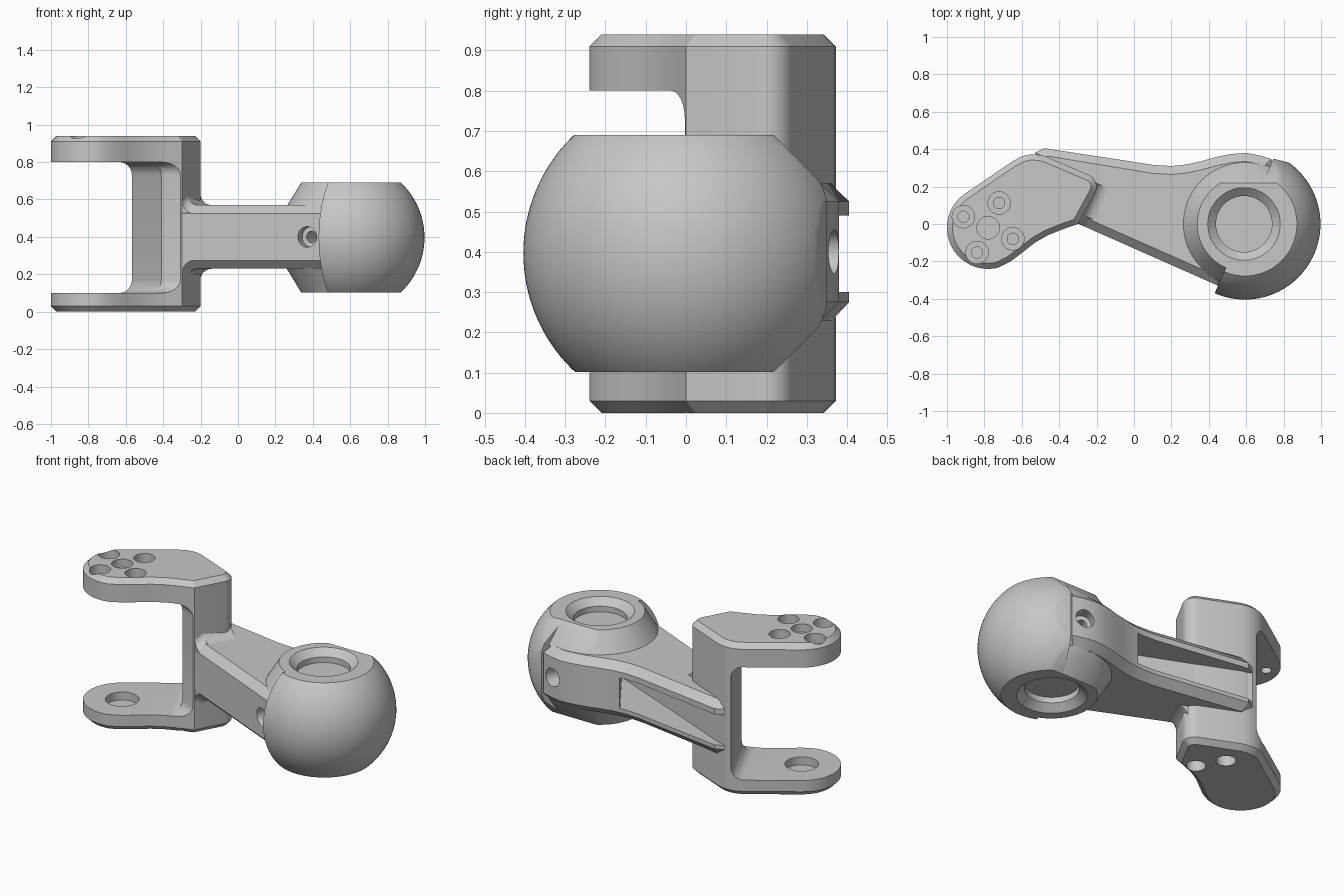
import bpy, bmesh
from math import cos, sin, radians
from mathutils import Vector, Matrix

cube = bpy.data.objects.get("Cube")
if cube:
    bpy.data.objects.remove(cube)

grey = bpy.data.materials.new("satin grey")
grey.use_nodes = True
grey.diffuse_color = (0.57, 0.57, 0.57, 1)
grey.node_tree.nodes["Principled BSDF"].inputs["Base Color"].default_value = (0.57, 0.57, 0.57, 1)


def finish(bm, name):
    bmesh.ops.recalc_face_normals(bm, faces=bm.faces)
    mesh = bpy.data.meshes.new(name)
    bm.to_mesh(mesh)
    bm.free()
    mesh.materials.append(grey)
    obj = bpy.data.objects.new(name, mesh)
    bpy.context.collection.objects.link(obj)
    return obj


def prism(name, outline, z0, z1, bevel=0, segments=1):
    """Upright prism with optionally bevelled top and bottom rims."""
    bm = bmesh.new()
    base = bm.faces.new([bm.verts.new((x, y, z0)) for x, y in outline])
    top = bmesh.ops.extrude_face_region(bm, geom=[base])["geom"]
    bmesh.ops.translate(bm, vec=(0, 0, z1 - z0),
                        verts=[g for g in top if isinstance(g, bmesh.types.BMVert)])
    if bevel:
        rims = [e for e in bm.edges if abs(e.verts[0].co.z - e.verts[1].co.z) < 1e-5]
        bmesh.ops.bevel(bm, geom=rims, offset=bevel, segments=segments,
                        profile=0.5, affect='EDGES')
    return finish(bm, name)


def cone(r0, r1, start, end, sides=48, name="cutter", planes=()):
    """Cone or cylinder between two points, trimmed by planes."""
    a, b = Vector(start), Vector(end)
    bm = bmesh.new()
    turn = (b - a).to_track_quat('Z', 'Y').to_matrix().to_4x4()
    bmesh.ops.create_cone(bm, cap_ends=True, segments=sides, radius1=r0, radius2=r1,
                          depth=(b - a).length,
                          matrix=Matrix.Translation((a + b) / 2) @ turn)
    clip(bm, planes)
    return finish(bm, name)


def clip(bm, planes):
    """Trim a convex solid by planes and cap each cut."""
    for point, normal in planes:
        geom = bm.verts[:] + bm.edges[:] + bm.faces[:]
        loop = bmesh.ops.bisect_plane(bm, geom=geom, plane_co=point, plane_no=normal,
                                      clear_outer=True)["geom_cut"]
        bmesh.ops.contextual_create(
            bm, geom=[e for e in loop if isinstance(e, bmesh.types.BMEdge)])


def cut(target, cutter, keep=False):
    cutter.hide_render = True
    mod = target.modifiers.new("cut", 'BOOLEAN')
    mod.operation = 'DIFFERENCE'
    mod.solver = 'EXACT'
    mod.object = cutter
    bpy.context.view_layer.objects.active = target
    bpy.ops.object.modifier_apply(modifier=mod.name)
    if not keep:
        bpy.data.objects.remove(cutter)


def arc(cx, cy, r, a0, a1, n):
    steps = [radians(a0 + (a1 - a0) * i / n) for i in range(n + 1)]
    return [(cx + r * cos(a), cy + r * sin(a)) for a in steps]


# Fork: one chamfered block, hollowed by a gap with filleted rims
PX, PY = -0.78, -0.02
outline = arc(PX, PY, 0.22, 125, 285, 32) + [
    (-0.66, -0.2), (-0.6, -0.155), (-0.53, -0.1), (-0.46, -0.06), (-0.38, -0.028),
    (-0.3, 0)] + arc(-0.268, 0.2, 0.068, -24, 66, 8) + [
    (-0.47, 0.36), (-0.51, 0.37), (-0.555, 0.372), (-0.6, 0.362), (-0.65, 0.335)]
fork = prism("fork", outline, 0, 0.94, 0.03)
cut(fork, prism("gap", [(-0.71, 0.67), (-0.41, 0.04), (-0.1, -0.09), (-0.1, -0.7),
                        (-1.4, -0.7), (-1.4, 0.67)], 0.1, 0.8, 0.07, 6))

# Top plate: blind centre hole and four counterbored screw holes
cut(fork, cone(0.06, 0.06, (PX, PY, 0.89), (PX, PY, 1)))
for i in range(4):
    a = radians(66 + 90 * i)
    x, y = PX + 0.145 * cos(a), PY + 0.145 * sin(a)
    cut(fork, cone(0.06, 0.06, (x, y, 0.88), (x, y, 1), 32))
    cut(fork, cone(0.03, 0.03, (x, y, 0.7), (x, y, 0.9), 24))

# Bottom plate: axle recess and two screw holes under the column
cut(fork, cone(0.095, 0.095, (PX, PY, 0.05), (PX, PY, 0.15)))
for x, y in ((-0.4, 0.05), (-0.49, 0.2)):
    cut(fork, cone(0.055, 0.055, (x, y, -0.1), (x, y, 0.07), 32))

# Arm: chamfered slab with a curved back edge and an undercut pocket
arm = prism("arm", [
    (-0.32, 0.01), (-0.295, 0), (0.45, -0.33), (0.6, -0.2), (0.77, 0.2), (0.735, 0.347),
    (0.67, 0.367), (0.6, 0.38), (0.52, 0.374), (0.44, 0.358), (0.36, 0.336),
    (0.28, 0.318), (0.2, 0.31), (0.1, 0.316), (0, 0.332), (-0.15, 0.355),
    (-0.48, 0.405), (-0.53, 0.38), (-0.4, 0.2)], 0.23, 0.57, 0.045)
cut(arm, prism("pocket", [(0.235, 0.6), (0.235, 0.31), (0.46, -0.03), (-0.6, 0.408),
                          (-0.6, 0.6)], 0.3, 0.49))

# Directions along and across the arm
along, across = Vector((0.917, -0.4, 0)), Vector((0.4, 0.917, 0))

# Ball: sphere with flat top and bottom, halved where the arm joins,
# and trimmed behind by the arm's back chamfers and back face
C = Vector((0.593, 0, 0.397))
TOP, BOTTOM = 0.69, 0.102
chamfers = [(Vector((0, 0.218, TOP)), Vector((0, 1, 1)).normalized()),
            (Vector((0, 0.218, BOTTOM)), Vector((0, 1, -1)).normalized())]
bm = bmesh.new()
bmesh.ops.create_uvsphere(bm, u_segments=96, v_segments=64, radius=0.404,
                          matrix=Matrix.Translation(C))
clip(bm, [(Vector((0, 0, TOP)), Vector((0, 0, 1))),
          (Vector((0, 0, BOTTOM)), Vector((0, 0, -1))),
          (C, -along),
          (Vector((0.66, 0.37, 0)), Vector((0.24, 0.97, 0)))] + chamfers)
ball = finish(bm, "ball")
parts = [fork, arm, ball]

# Conical bosses above and below the arm, with chamfered round recesses
for name, root, flat, s in (("upper_boss", 0.56, TOP, 1), ("lower_boss", 0.235, BOTTOM, -1)):
    x, y, z = C
    boss = cone(0.335, 0.255, (x, y, root), (x, y, flat), 96, name,
                [chamfers[0 if s > 0 else 1]])
    parts.append(boss)
    for r0, r1, deep, high in ((0.15, 0.195, 0.04, -0.001), (0.15, 0.15, 0.075, 0.03)):
        recess = cone(r0, r1, (x - 0.005, y, flat - deep * s), (x - 0.005, y, flat - high * s), 64)
        cut(boss, recess, True)
        cut(ball, recess)

# Cross bore through the arm, counterbored at each side
front, back = Vector((0.37, -0.295, 0.4)), Vector((0.655, 0.36, 0.4))
for start, end, r in ((front - across * 0.2, front + across * 0.06, 0.055),
                      (back - across * 0.06, back + across * 0.2, 0.055),
                      (front - across * 0.1, back + across * 0.1, 0.03)):
    cut(arm, cone(r, r, start, end, 32))

# Concave fillets where the arm meets the column, following the arm's chamfer
R = 0.07
section = [(-0.03, -0.03), (-0.03, R)] + \
    [(R - R * cos(radians(a)), R - R * sin(radians(a))) for a in range(0, 91, 15)] + \
    [(R, -0.03)]
corner = Vector((-0.3, 0, 0))
stations = [(0.004, -0.045), (0.055, 0), (0.24, 0)]
for name, base, s in (("upper_fillet", 0.57, 1), ("lower_fillet", 0.23, -1)):
    bm = bmesh.new()
    rings = []
    for t, drop in stations:
        ring = []
        for u, v in section:
            p = corner + across * t + along * u
            ring.append(bm.verts.new((p.x, p.y, base + s * (v + drop))))
        rings.append(ring)
    bm.faces.new(rings[0])
    bm.faces.new(rings[-1])
    for a, b in zip(rings, rings[1:]):
        for i in range(len(section)):
            bm.faces.new((a[i - 1], a[i], b[i], b[i - 1]))
    parts.append(finish(bm, name))

# Smooth shading with crisp edges
for obj in bpy.context.view_layer.objects:
    obj.select_set(obj in parts)
bpy.context.view_layer.objects.active = fork
bpy.ops.object.shade_smooth_by_angle(angle=radians(28))
